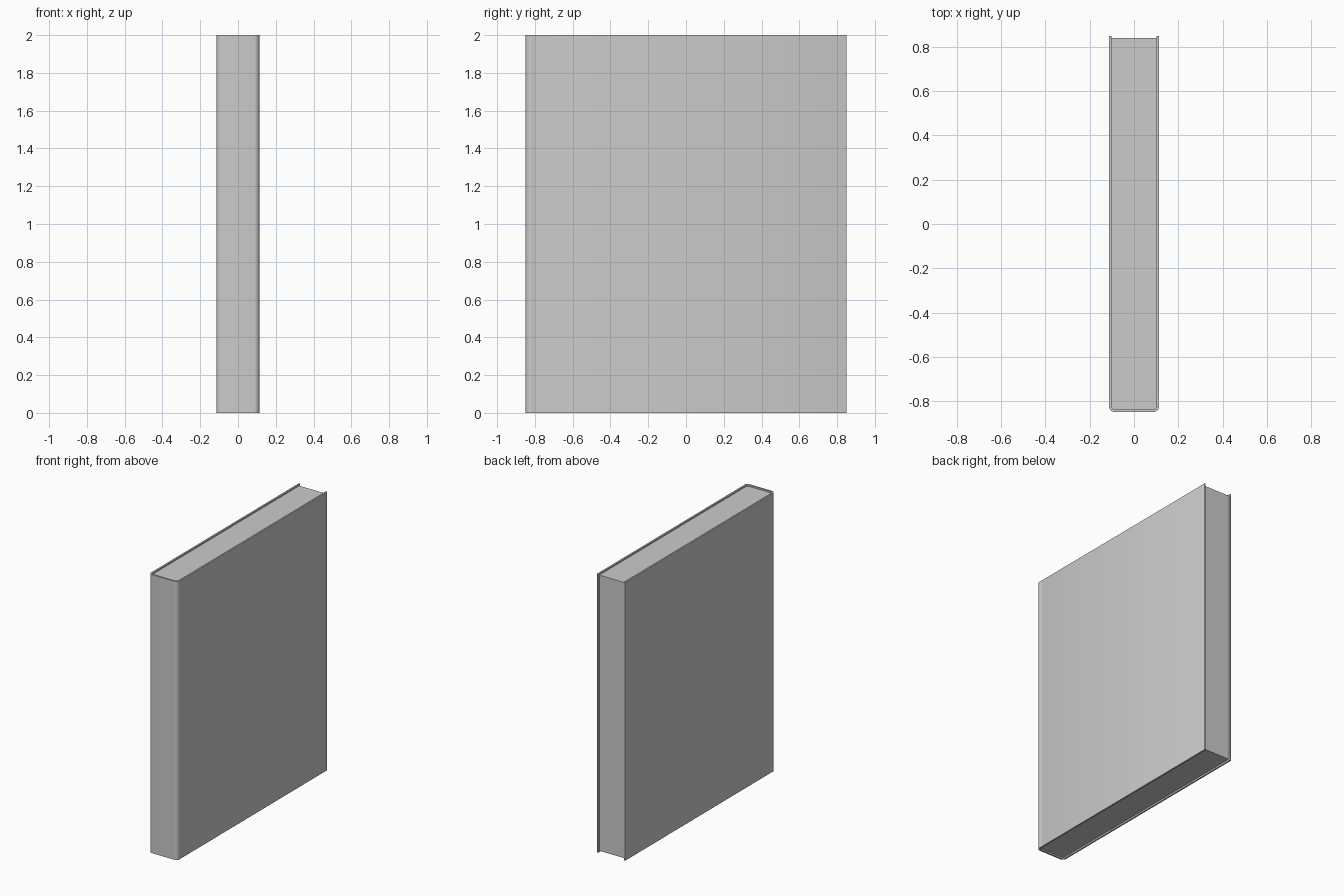
import bpy, bmesh, math

if "Cube" in bpy.data.objects:
    bpy.data.objects.remove(bpy.data.objects["Cube"])

H = 2.0      # height
D = 0.85     # half depth


def arc(cx, cy, r, a0, a1, n=6):
    return [(cx + r * math.cos(math.radians(a0 + (a1 - a0) * i / n)),
             cy + r * math.sin(math.radians(a0 + (a1 - a0) * i / n))) for i in range(n + 1)]


def mirrored(half):
    return [(-x, y) for x, y in reversed(half)] + half


def make_object(name, bm):
    bmesh.ops.recalc_face_normals(bm, faces=bm.faces)
    mesh = bpy.data.meshes.new(name)
    bm.to_mesh(mesh)
    bm.free()
    ob = bpy.data.objects.new(name, mesh)
    bpy.context.collection.objects.link(ob)
    bpy.ops.object.select_all(action='DESELECT')
    bpy.context.view_layer.objects.active = ob
    ob.select_set(True)
    bpy.ops.object.shade_smooth_by_angle(angle=math.radians(35))
    return ob


# Cover: U-shaped profile with a rounded spine, hinge grooves and rounded fore edges
outer = arc(0.085, -D + 0.029, 0.029, -90, 0) + [
    (0.114, -0.812), (0.111, -0.803), (0.111, -0.797), (0.113, -0.788),
    (0.113, D - 0.005), (0.1115, D - 0.001), (0.109, D)]
inner = arc(0.085, -D + 0.029, 0.0165, -90, 0) + [
    (0.1015, -0.812), (0.1005, -0.803), (0.1005, -0.797), (0.1015, -0.788),
    (0.1015, D - 0.005), (0.103, D - 0.001), (0.1055, D)]
outer, inner = mirrored(outer), mirrored(inner)

bm = bmesh.new()
rings = [[bm.verts.new((x, y, z)) for x, y in loop]
         for loop, z in ((outer, 0), (inner, 0), (inner, H), (outer, H))]
n = len(outer)
for k in range(4):
    a, b = rings[k], rings[(k + 1) % 4]
    for i in range(n - 1):
        bm.faces.new((a[i], a[i + 1], b[i + 1], b[i]))
for e in (0, n - 1):
    bm.faces.new([r[e] for r in rings])
make_object("cover", bm)

# Page block: slightly inset from the cover at top, bottom and fore edge
page = mirrored([(0.094, -0.838), (0.1005, -0.828), (0.1005, 0.84)])
bm = bmesh.new()
face = bm.faces.new([bm.verts.new((x, y, 0.01)) for x, y in page])
top = bmesh.ops.extrude_face_region(bm, geom=[face], use_keep_orig=True)
bmesh.ops.translate(bm, vec=(0, 0, H - 0.02),
                    verts=[g for g in top["geom"] if isinstance(g, bmesh.types.BMVert)])
make_object("page_block", bm)
